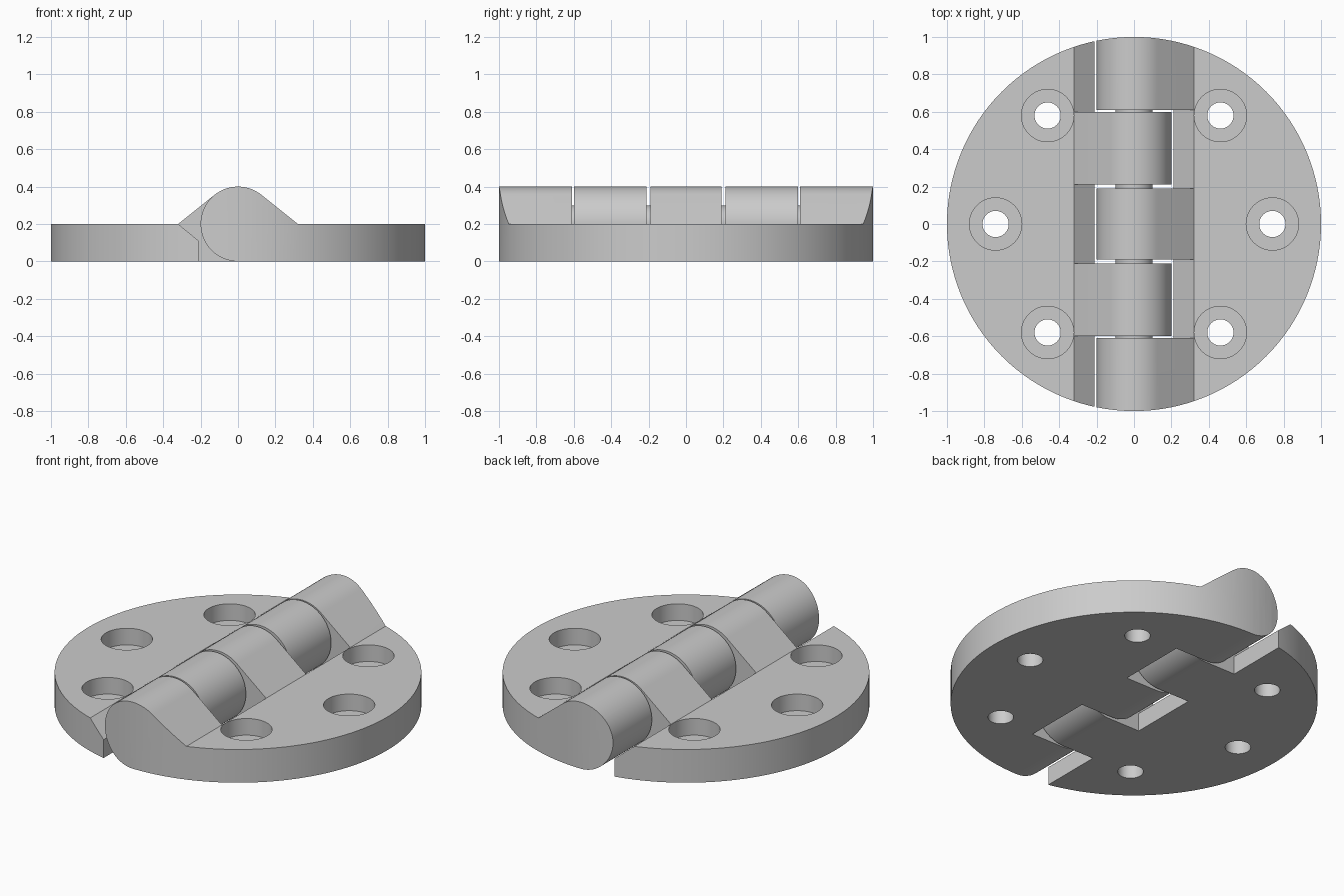
import bpy
import bmesh
import math

cube = bpy.data.objects.get("Cube")
if cube:
    bpy.data.objects.remove(cube, do_unlink=True)

# One plain metal colour
metal = bpy.data.materials.new("light_grey_metal")
metal.use_nodes = True
GREY = (0.6, 0.6, 0.6, 1)
metal.diffuse_color = GREY
metal.node_tree.nodes["Principled BSDF"].inputs["Base Color"].default_value = GREY

R = 0.2          # knuckle radius and plate thickness
EDGE = 0.32      # where the knuckle slope meets the plate


def make_object(name, bm):
    bmesh.ops.recalc_face_normals(bm, faces=bm.faces)
    mesh = bpy.data.meshes.new(name)
    bm.to_mesh(mesh)
    bm.free()
    mesh.materials.append(metal)
    obj = bpy.data.objects.new(name, mesh)
    bpy.context.collection.objects.link(obj)
    return obj


def prism(name, profile, y0, y1, side=1):
    """Extrude an x-z profile along y; side -1 mirrors it in x."""
    bm = bmesh.new()
    face = bm.faces.new([bm.verts.new((side * x, y0, z)) for x, z in profile])
    new = bmesh.ops.extrude_face_region(bm, geom=[face])["geom"]
    verts = [v for v in new if isinstance(v, bmesh.types.BMVert)]
    bmesh.ops.translate(bm, verts=verts, vec=(0, y1 - y0, 0))
    return make_object(name, bm)


def cylinder(name, radius, x, y, z0, z1, segments):
    bm = bmesh.new()
    bmesh.ops.create_cone(bm, cap_ends=True, segments=segments, radius1=radius,
                          radius2=radius, depth=z1 - z0)
    bmesh.ops.translate(bm, verts=bm.verts, vec=(x, y, (z0 + z1) / 2))
    return make_object(name, bm)


def smooth(obj):
    bpy.ops.object.select_all(action="DESELECT")
    obj.select_set(True)
    bpy.context.view_layer.objects.active = obj
    bpy.ops.object.shade_smooth_by_angle(angle=math.radians(30))


def carve(obj, steps):
    """Run boolean steps, bake the result and drop the cutters."""
    for cutter, operation in steps:
        cutter.hide_render = True
        mod = obj.modifiers.new(cutter.name, "BOOLEAN")
        mod.object, mod.operation, mod.solver = cutter, operation, "EXACT"
    graph = bpy.context.evaluated_depsgraph_get()
    mesh = bpy.data.meshes.new_from_object(obj.evaluated_get(graph))
    obj.modifiers.clear()
    obj.data = mesh
    for cutter, _ in steps:
        bpy.data.objects.remove(cutter, do_unlink=True)
    smooth(obj)


# Leaf section: barrel arc, tangent slope, then the flat plate
tangent = math.acos(R / EDGE)
STEPS = 48
sweep = 1.5 * math.pi - tangent
leaf_profile = [(R * math.cos(tangent + sweep * i / STEPS),
                 R + R * math.sin(tangent + sweep * i / STEPS))
                for i in range(STEPS + 1)]
leaf_profile += [(1.2, 0), (1.2, R), (EDGE, R)]

# Clearance section for the opposite knuckles, with a chamfered upper edge
pocket_profile = [(0.43, 0.29), (0.21, 0.11), (0.21, -0.1),
                  (-0.4, -0.1), (-0.4, 0.6), (0.43, 0.6)]

HOLES = [(0.462, 0.58), (0.74, 0), (0.462, -0.58)]


def build_leaf(name, side, pockets):
    leaf = prism(name, leaf_profile, -1.1, 1.1, side)
    steps = [(cylinder("round_outline", 1, 0, 0, -0.2, 0.7, 128), "INTERSECT")]
    for y0, y1 in pockets:
        steps.append((prism("knuckle_pocket", pocket_profile, y0, y1, side), "DIFFERENCE"))
    for x, y in HOLES:
        steps.append((cylinder("screw_hole", 0.07, side * x, y, -0.1, 0.3, 48), "DIFFERENCE"))
        steps.append((cylinder("counterbore", 0.14, side * x, y, 0.1, 0.3, 64), "DIFFERENCE"))
    carve(leaf, steps)


# Three-knuckle leaf on the left, two-knuckle leaf on the right
build_leaf("left_leaf", 1, [(-0.61, -0.19), (0.19, 0.61)])
build_leaf("right_leaf", -1, [(-1.2, -0.6), (-0.21, 0.21), (0.6, 1.2)])

# Hinge pin, seen only in the gaps between knuckles
turn = 2 * math.pi / 48
pin = prism("hinge_pin", [(R / 2 * math.cos(turn * i), R + R / 2 * math.sin(turn * i))
                          for i in range(48)], -0.8, 0.8)
smooth(pin)
